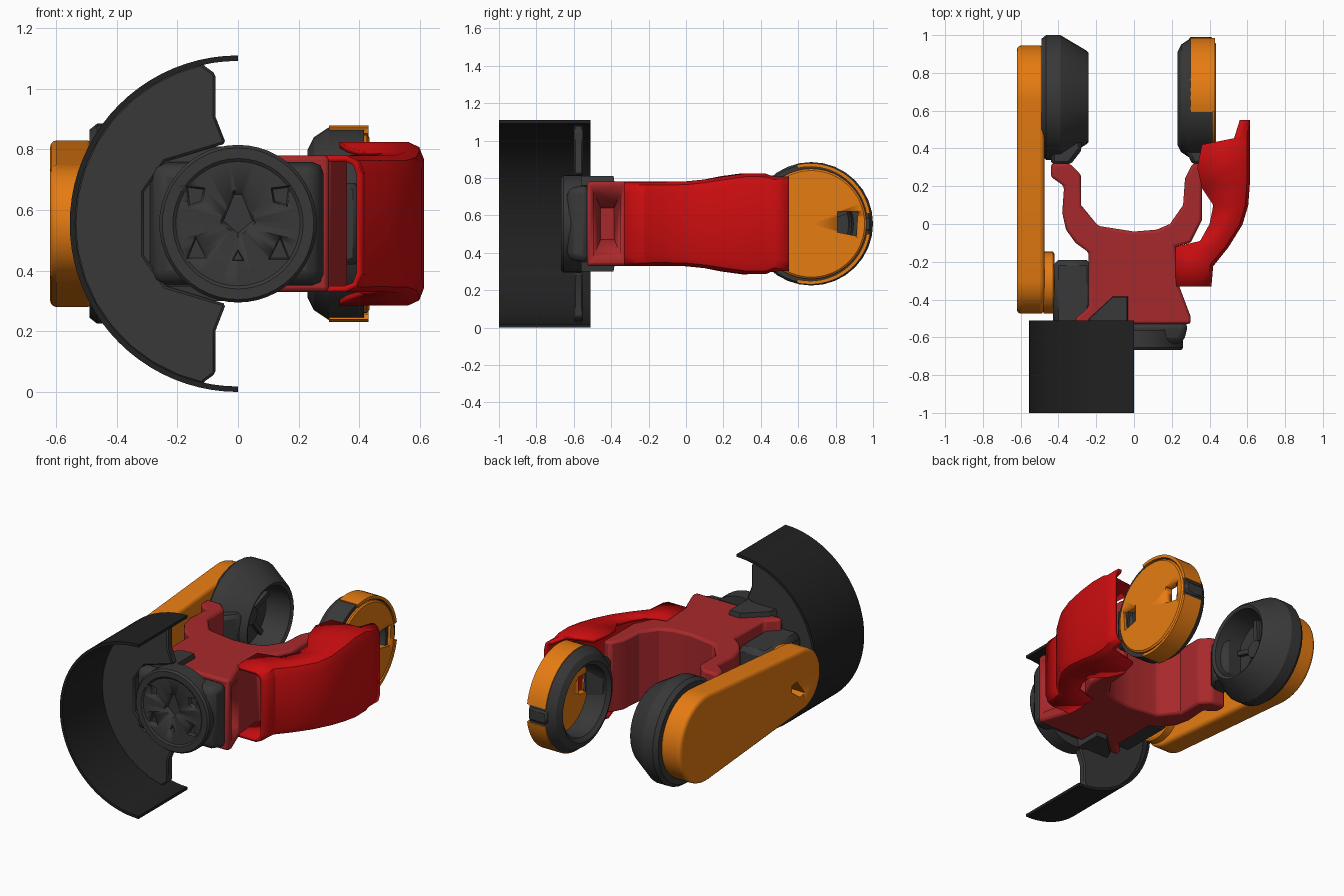
import bpy, bmesh, math
from mathutils import Vector

if "Cube" in bpy.data.objects:
    bpy.data.objects.remove(bpy.data.objects["Cube"])

CZ = 0.555          # height of all axles
WY = 0.67           # rear wheel axle position


def mat(name, c):
    m = bpy.data.materials.new(name)
    m.diffuse_color = (*c, 1)
    m.use_nodes = True
    m.node_tree.nodes["Principled BSDF"].inputs["Base Color"].default_value = m.diffuse_color
    return m


BLACK = mat("black", (0.015, 0.015, 0.015))
DARK = mat("charcoal", (0.04, 0.04, 0.04))
ORANGE = mat("orange", (0.79, 0.2, 0.006))
RED = mat("red", (0.6, 0.004, 0.005))
CRIMSON = mat("crimson", (0.39, 0.022, 0.025))


def finish(name, bm, m, bevel=0.0, segs=2, limit=40):
    bmesh.ops.remove_doubles(bm, verts=bm.verts, dist=1e-5)
    bmesh.ops.recalc_face_normals(bm, faces=bm.faces)
    me = bpy.data.meshes.new(name)
    bm.to_mesh(me)
    bm.free()
    ob = bpy.data.objects.new(name, me)
    bpy.context.collection.objects.link(ob)
    if m:
        me.materials.append(m)
    if bevel:
        b = ob.modifiers.new("bevel", 'BEVEL')
        b.width, b.segments = bevel, segs
        b.limit_method, b.angle_limit = 'ANGLE', math.radians(limit)
    bpy.ops.object.select_all(action='DESELECT')
    ob.select_set(True)
    bpy.context.view_layer.objects.active = ob
    bpy.ops.object.shade_smooth_by_angle(angle=math.radians(25))
    return ob


def place(axis, p, d):
    u, v = p
    return {'x': (d, u, v), 'y': (u, d, v), 'z': (u, v, d)}[axis]


def prism(name, pts, axis, a, b, m=None, bevel=0.0, taper=1.0, segs=2):
    """Extrude an outline along an axis from a to b; taper scales the end at b."""
    bm = bmesh.new()
    n = len(pts)
    c = Vector((sum(p[0] for p in pts) / n, sum(p[1] for p in pts) / n))
    end = [c + (Vector(p) - c) * taper for p in pts]
    lo = [bm.verts.new(place(axis, p, a)) for p in pts]
    hi = [bm.verts.new(place(axis, p, b)) for p in end]
    bm.faces.new(lo)
    bm.faces.new(hi)
    for i in range(n):
        j = (i + 1) % n
        bm.faces.new((lo[i], lo[j], hi[j], hi[i]))
    return finish(name, bm, m, bevel, segs)


def lathe(name, prof, axis, cu, m, seg=40, cv=CZ, closed=False):
    """Spin a (distance, radius) profile round an axle."""
    bm = bmesh.new()
    rings = []
    for k in range(seg):
        t = 2 * math.pi * k / seg
        rings.append([bm.verts.new(place(axis, (cu + r * math.cos(t), cv + r * math.sin(t)), d))
                      for d, r in prof])
    for k in range(seg):
        p, q = rings[k], rings[(k + 1) % seg]
        for i in range(len(prof) if closed else len(prof) - 1):
            j = (i + 1) % len(prof)
            bm.faces.new((p[i], p[j], q[j], q[i]))
    return finish(name, bm, m)


def cut(ob, *cutters):
    for c in cutters:
        mod = ob.modifiers.new("cut", 'BOOLEAN')
        mod.operation, mod.object, mod.solver = 'DIFFERENCE', c, 'EXACT'
        c.hide_render = True
    me = bpy.data.meshes.new_from_object(ob.evaluated_get(bpy.context.evaluated_depsgraph_get()))
    ob.modifiers.clear()
    ob.data = me
    for c in cutters:
        bpy.data.objects.remove(c)


def arc(cu, r, a0, a1, n, cv=CZ):
    return [(cu + r * math.cos(math.radians(a0 + (a1 - a0) * i / n)),
             cv + r * math.sin(math.radians(a0 + (a1 - a0) * i / n))) for i in range(n + 1)]


def box2(u0, u1, v0, v1):
    return [(u0, v0), (u1, v0), (u1, v1), (u0, v1)]


def flip(p):
    return [(u, 2 * CZ - v) for u, v in p]


# fender shell and its backing plate
prism("fender", arc(0, 0.555, 90, 270, 40) + arc(0, 0.537, 270, 90, 40), 'y', -1, -0.51, BLACK)
half = [(-0.11, 1.075), (-0.075, 1.05), (-0.075, 0.91), (-0.04, 0.82), (-0.24, 0.76), (-0.31, 0.66)]
prism("fender_plate", arc(0, 0.543, 258, 102, 16) + half + flip(half)[::-1], 'y', -0.60, -0.55, DARK, 0.008, segs=1)
top = [(-0.27, -0.58), (-0.24, -0.5), (-0.11, -0.38), (-0.03, -0.38), (-0.03, -0.58)]
for nm, z0, z1 in (("upper", 0.76, 0.81), ("lower", 0.35, 0.30)):
    prism(nm + "_fender_bracket", top, 'z', z0, z1, DARK, taper=0.93)
prism("pivot_block", box2(-0.56, -0.19, 0.40, 0.71), 'x', -0.43, -0.22, DARK, 0.03, segs=1)

# front housing and round cap with recesses
prism("front_housing", box2(-0.30, 0.29, 0.345, 0.765), 'y', -0.52, -0.635, DARK, 0.035, 0.9)
cap = lathe("front_cap", [(-0.56, 0), (-0.56, 0.26), (-0.655, 0.26), (-0.668, 0.25), (-0.668, 0.215),
                          (-0.66, 0.205), (-0.66, 0)], 'y', 0, DARK, 48)
shapes = []
for s in (-1, 1):
    shapes += [[(s * 0.18, 0.69), (s * 0.10, 0.68), (s * 0.11, 0.62), (s * 0.17, 0.60)],
               [(s * 0.18, 0.43), (s * 0.09, 0.43), (s * 0.14, 0.53)]]
shapes += [[(-0.075, 0.55), (-0.02, 0.685), (0.02, 0.685), (0.075, 0.55), (0, 0.485)],
           [(-0.025, 0.43), (0.025, 0.43), (0, 0.475)]]
cut(cap, *[prism("cap_cutter", p, 'y', -0.70, -0.61, taper=0.5) for p in shapes])

# forked frame with a side recess
outline = [(-0.31, -0.53), (-0.31, -0.5), (-0.24, -0.44), (-0.24, -0.15), (-0.31, -0.1), (-0.36, -0.03),
           (-0.38, 0.06), (-0.37, 0.2), (-0.44, 0.25), (-0.44, 0.32), (-0.34, 0.32), (-0.28, 0.26),
           (-0.28, 0.1), (-0.19, -0.01), (0, -0.04), (0.12, -0.03), (0.19, 0), (0.26, 0.1),
           (0.27, 0.24), (0.31, 0.32), (0.36, 0.32), (0.36, 0.02), (0.3, -0.1), (0.22, -0.12),
           (0.24, -0.33), (0.3, -0.49), (0.3, -0.53)]
frame = prism("forked_frame", outline, 'z', 0.33, 0.78, CRIMSON, 0.022)
cut(frame, prism("frame_cutter", box2(-0.50, -0.34, 0.37, 0.74), 'x', 0.33, 0.05, taper=0.45))

# curved guard: C-shaped section swept along the right side (inner x, y, outer x, y, half height)
stations = [(0.22, -0.33, 0.40, -0.33, 0.215), (0.22, -0.12, 0.41, -0.22, 0.215),
            (0.35, -0.09, 0.49, -0.12, 0.215), (0.40, 0.0, 0.565, 0.0, 0.217),
            (0.42, 0.10, 0.595, 0.10, 0.227), (0.36, 0.19, 0.604, 0.22, 0.245),
            (0.335, 0.30, 0.604, 0.33, 0.260), (0.36, 0.42, 0.604, 0.43, 0.258),
            (0.53, 0.45, 0.604, 0.47, 0.245), (0.56, 0.55, 0.604, 0.55, 0.242)]
bm = bmesh.new()
rows = []
for xi, yi, xo, yo, h in stations:
    c = min(0.045, (xo - xi) * 0.6)
    k = c / (xo - xi)
    xm, ym = xo - c, yo + (yi - yo) * k
    xq, yq = xo - c * 0.3, yo + (yi - yo) * k * 0.3
    up = [(xi, yi, h), (xm, ym, h), (xq, yq, h - 0.014), (xo, yo, h - 0.05)]
    sec = up + [(x, y, -z) for x, y, z in up[::-1]]
    rows.append([bm.verts.new((x, y, CZ + z)) for x, y, z in sec])
for p, q in zip(rows, rows[1:]):
    for i in range(len(p) - 1):
        bm.faces.new((p[i], p[i + 1], q[i + 1], q[i]))
guard = finish("side_guard", bm, RED)
sol = guard.modifiers.new("thickness", 'SOLIDIFY')
sol.thickness, sol.offset = 0.02, 0

# left wheel hub: tapered bowl with ribs and a neck to the fork
lathe("left_hub", [(-0.49, 0), (-0.49, 0.31), (-0.465, 0.33), (-0.39, 0.33), (-0.255, 0.25), (-0.24, 0.235),
                   (-0.25, 0.215), (-0.41, 0.20), (-0.41, 0)], 'x', WY, DARK, 32)
lathe("left_hub_boss", [(-0.42, 0.07), (-0.37, 0.055), (-0.37, 0)], 'x', WY, DARK, 16)
for i in range(5):
    t = math.radians(72 * i + 20)
    d, n = Vector((math.cos(t), math.sin(t))), Vector((-math.sin(t), math.cos(t))) * 0.015
    c = Vector((WY, CZ))
    prism("left_hub_rib", [c + d * 0.04 - n, c + d * 0.205 - n, c + d * 0.205 + n, c + d * 0.04 + n],
          'x', -0.42, -0.385, DARK)
prism("left_neck", [(-0.44, 0.31), (-0.34, 0.31), (-0.27, 0.40), (-0.30, 0.5), (-0.44, 0.5)],
      'z', 0.42, 0.69, DARK, 0.02, segs=1)

# right wheel hub: dark ring, orange disc, orange rim bands and clamp
lathe("right_hub_ring", [(0.23, 0.245), (0.25, 0.285), (0.30, 0.318), (0.415, 0.318), (0.415, 0.23),
                         (0.25, 0.22)], 'x', WY - 0.005, DARK, 40, closed=True)
disc = lathe("right_hub_disc", [(0.385, 0), (0.385, 0.295), (0.425, 0.295), (0.433, 0.285), (0.433, 0)],
             'x', WY, ORANGE, 48)
cut(disc, *[prism("disc_cutter", [(WY + s * 0.14, 0.51), (WY + s * 0.24, 0.49), (WY + s * 0.25, 0.62),
                                  (WY + s * 0.14, 0.62)], 'x', 0.3, 0.5) for s in (-1, 1)])
band = arc(WY - 0.005, 0.324, 10, 103, 16) + arc(WY - 0.005, 0.305, 103, 10, 16)
prism("upper_rim_band", band, 'x', 0.30, 0.43, ORANGE)
prism("lower_rim_band", flip(band), 'x', 0.30, 0.43, ORANGE)
prism("rim_clamp", box2(0.94, 0.99, 0.515, 0.595), 'x', 0.29, 0.42, DARK, 0.01, segs=1)
prism("right_neck", [(0.31, 0.31), (0.40, 0.31), (0.41, 0.45), (0.25, 0.45)], 'z', 0.42, 0.69, DARK, 0.02, segs=1)

# drive cover: tapered long case with slot and front boss
cover = prism("drive_cover", arc(0.67, 0.275, -95, 95, 28) + arc(-0.28, 0.195, 95, 265, 24),
              'x', -0.62, -0.475, ORANGE, 0.022, segs=3)
cut(cover, prism("slot_cutter", [(-0.31, 0.47), (-0.26, 0.46), (-0.18, 0.52), (-0.18, 0.56), (-0.23, 0.57)],
                 'x', -0.7, -0.4))
lathe("cover_boss", [(-0.48, 0.165), (-0.43, 0.165), (-0.42, 0.15), (-0.42, 0.11), (-0.48, 0.11)],
      'x', -0.31, ORANGE, 32, closed=True)
